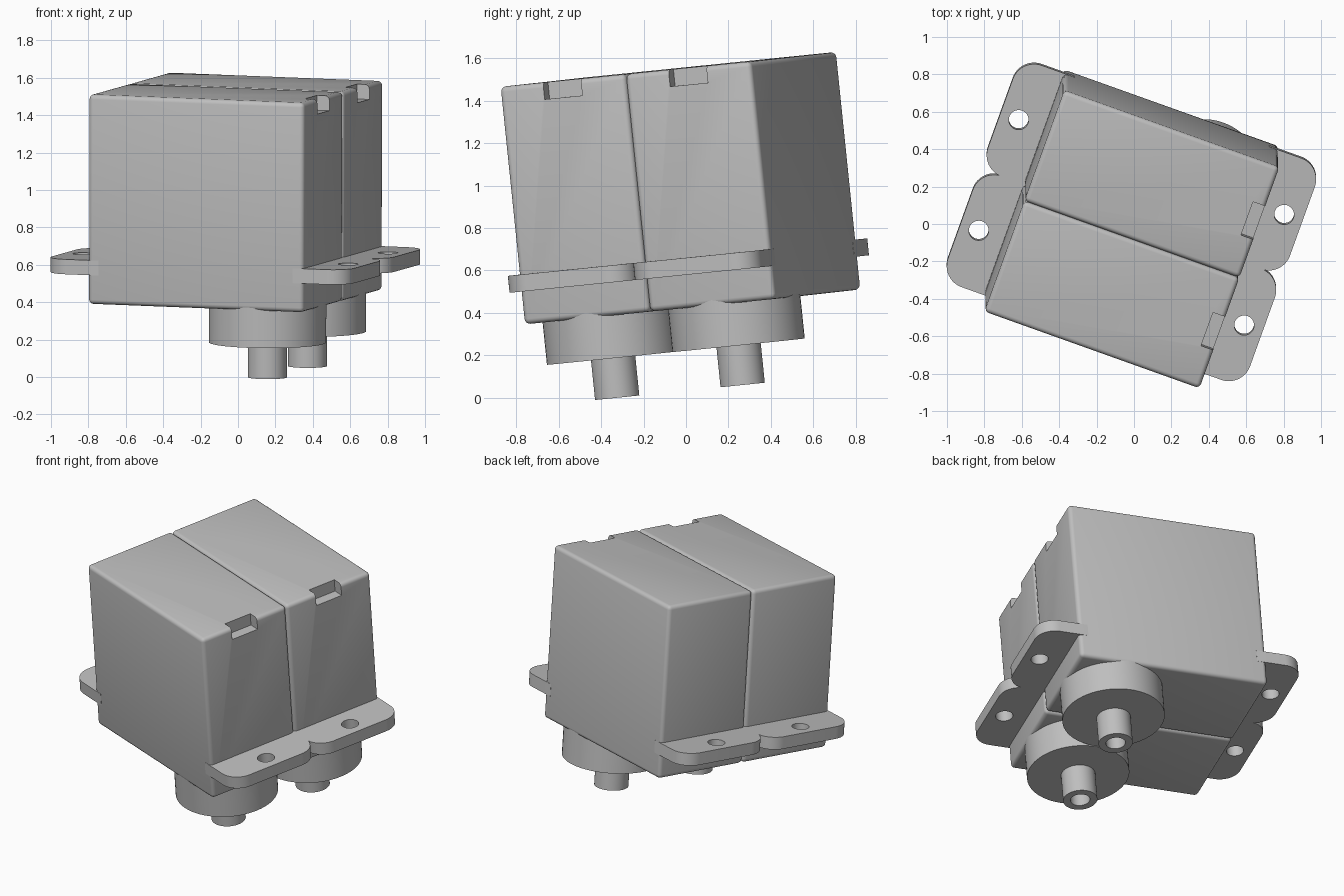
import bpy, bmesh
from math import pi, sin, cos, radians
from mathutils import Matrix, Vector

if "Cube" in bpy.data.objects:
    bpy.data.objects.remove(bpy.data.objects["Cube"], do_unlink=True)

# Tilted frame shared by both motors: length, width and height axes
length_axis = Vector((0.941, -0.336, -0.037)).normalized()
up_axis = length_axis.cross(Vector((0.345, 0.934, 0.095))).normalized()
width_axis = up_axis.cross(length_axis)
frame = Matrix((length_axis, width_axis, up_axis)).transposed().to_4x4()
frame.translation = (-0.80, -0.47, 1.51)

L, W, H = 1.222, 0.632, 1.126
EAR_TOP, EAR_BOTTOM, EAR_REACH, CORNER = -0.89, -0.97, 0.247, 0.12

grey = bpy.data.materials.new("grey plastic")
grey.use_nodes = True
colour = (0.52, 0.52, 0.52, 1)
grey.diffuse_color = colour
grey.node_tree.nodes["Principled BSDF"].inputs["Base Color"].default_value = colour


def make(name, bm):
    bmesh.ops.recalc_face_normals(bm, faces=bm.faces)
    mesh = bpy.data.meshes.new(name)
    bm.to_mesh(mesh)
    bm.free()
    mesh.materials.append(grey)
    obj = bpy.data.objects.new(name, mesh)
    bpy.context.collection.objects.link(obj)
    return obj


def box(name, low, high):
    bm = bmesh.new()
    low, high = Vector(low), Vector(high)
    bmesh.ops.create_cube(bm, size=1, matrix=Matrix.Translation((low + high) / 2)
                          @ Matrix.Diagonal((*(high - low), 1)))
    return make(name, bm)


def activate(obj):
    bpy.ops.object.select_all(action='DESELECT')
    obj.select_set(True)
    bpy.context.view_layer.objects.active = obj


def cut(obj, cutter):
    mod = obj.modifiers.new("cut", 'BOOLEAN')
    mod.object = cutter
    mod.solver = 'EXACT'
    activate(obj)
    bpy.ops.object.modifier_apply(modifier=mod.name)
    bpy.data.objects.remove(cutter, do_unlink=True)


def make_case():
    case = box("case", (0, 0, -H), (L, W, 0))
    bevel = case.modifiers.new("round", 'BEVEL')
    bevel.width, bevel.segments = 0.025, 4
    activate(case)
    bpy.ops.object.modifier_apply(modifier=bevel.name)
    # cable notch in the top edge
    cut(case, box("notch_cutter", (1.152, 0.22, -0.08), (L + 0.1, 0.41, 0.1)))
    return case


def make_ear(name, side):
    # plate with two rounded outer corners, mirrored about the case middle
    outer, inner = L / 2 + EAR_REACH, L / 2 - 0.06
    outline = [(inner, -0.001)]
    for cy, start in ((CORNER, -pi / 2), (W - CORNER, 0)):
        for i in range(13):
            a = start + i * pi / 24
            outline.append((outer - CORNER + CORNER * cos(a), cy + (CORNER + 0.001) * sin(a)))
    outline.append((inner, W + 0.001))
    bm = bmesh.new()
    face = bm.faces.new([bm.verts.new((L / 2 + side * x, y, EAR_BOTTOM)) for x, y in outline])
    top = bmesh.ops.extrude_face_region(bm, geom=[face])["geom"]
    bmesh.ops.translate(bm, vec=(0, 0, EAR_TOP - EAR_BOTTOM),
                        verts=[g for g in top if isinstance(g, bmesh.types.BMVert)])
    ear = make(name, bm)
    # screw hole
    bm = bmesh.new()
    bmesh.ops.create_cone(bm, cap_ends=True, segments=40, radius1=0.053, radius2=0.053, depth=0.4,
                          matrix=Matrix.Translation((L / 2 + side * 0.754, W / 2, EAR_TOP)))
    cut(ear, make("hole_cutter", bm))
    return ear


def make_output():
    # gear housing and hollow shaft turned from one profile
    profile = [(0, -1.08), (0.314, -1.08), (0.314, -1.327), (0.105, -1.327),
               (0.105, -1.515), (0.06, -1.515), (0.06, -1.34), (0, -1.34)]
    bm = bmesh.new()
    verts = [bm.verts.new((r, 0, z)) for r, z in profile]
    edges = [bm.edges.new(pair) for pair in zip(verts, verts[1:])]
    bmesh.ops.spin(bm, geom=verts + edges, axis=(0, 0, 1), cent=(0, 0, 0),
                   angle=2 * pi, steps=64)
    bmesh.ops.remove_doubles(bm, verts=bm.verts, dist=0.0001)
    bmesh.ops.translate(bm, verts=bm.verts, vec=(0.908, W / 2, 0))
    return make("gear_housing_and_shaft", bm)


# Build one motor, then place its twin alongside
parts = [make_case(), make_ear("left_ear", 1), make_ear("right_ear", -1), make_output()]
for part in parts:
    activate(part)
    bpy.ops.object.shade_smooth_by_angle(angle=radians(35))
    twin = part.copy()
    twin.name = "rear_" + part.name
    part.name = "front_" + part.name
    bpy.context.collection.objects.link(twin)
    part.matrix_world = frame
    twin.matrix_world = frame @ Matrix.Translation((0, W, 0))
